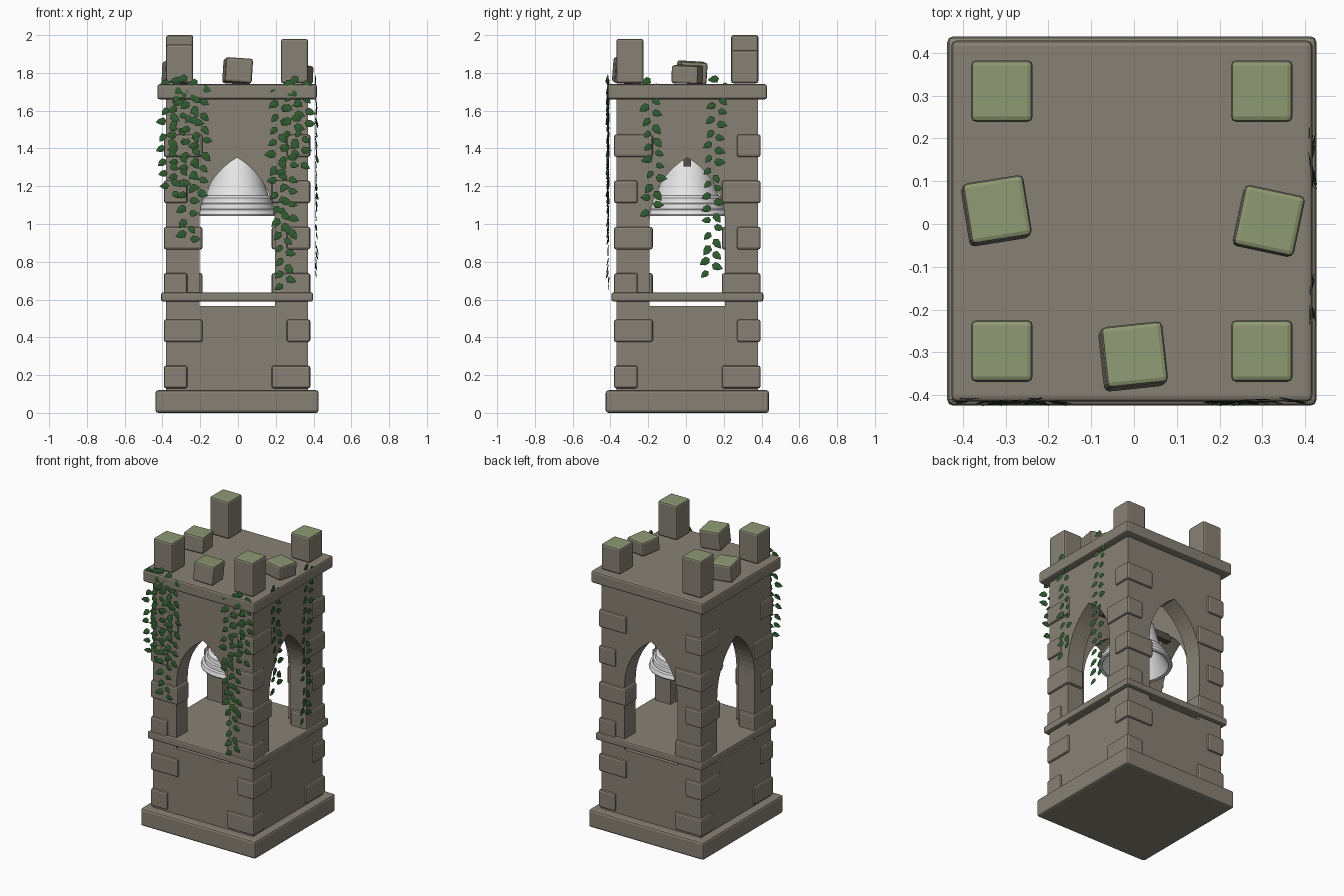
import bpy, bmesh, math, random
from mathutils import Vector, Matrix

if "Cube" in bpy.data.objects:
    bpy.data.objects.remove(bpy.data.objects["Cube"])

random.seed(4)
CX, CY = -0.005, 0.007          # tower axis


def material(name, rgb):
    m = bpy.data.materials.new(name)
    m.diffuse_color = (*rgb, 1)
    m.use_nodes = True
    m.node_tree.nodes["Principled BSDF"].inputs["Base Color"].default_value = m.diffuse_color
    return m


STONE = material("stone", (0.245, 0.222, 0.175))
MOSS = material("moss", (0.27, 0.32, 0.17))
BRONZE = material("pale_bell_metal", (0.8, 0.8, 0.8))
DARK = material("dark_beam", (0.09, 0.08, 0.065))
LEAF = material("leaf_green", (0.03, 0.105, 0.03))


def finish(name, bm, *mats):
    bmesh.ops.recalc_face_normals(bm, faces=bm.faces[:])
    me = bpy.data.meshes.new(name)
    bm.to_mesh(me)
    bm.free()
    for m in mats:
        me.materials.append(m)
    ob = bpy.data.objects.new(name, me)
    bpy.context.collection.objects.link(ob)
    ob.location = (CX, CY, 0)
    return ob


def box(name, lo, hi, mats=(STONE,), bevel=0.0, rot=(0, 0, 0), moss=False):
    """Bevelled box between two corners, turned about its own centre."""
    lo, hi = Vector(lo), Vector(hi)
    bm = bmesh.new()
    bmesh.ops.create_cube(bm, size=1)
    bmesh.ops.scale(bm, vec=hi - lo, verts=bm.verts)
    if bevel:
        bmesh.ops.bevel(bm, geom=bm.edges[:], offset=bevel, segments=2,
                        profile=0.5, affect='EDGES')
    bm.normal_update()
    if moss:
        for f in bm.faces:
            f.material_index = 1 if f.normal.z > 0.5 else 0
    turn = Matrix.Rotation(rot[2], 4, 'Z') @ Matrix.Rotation(rot[1], 4, 'Y') @ Matrix.Rotation(rot[0], 4, 'X')
    bm.transform(Matrix.Translation((lo + hi) / 2) @ turn)
    return finish(name, bm, *mats)


def slab(name, half, z0, z1, bevel):
    return box(name, (-half, -half, z0), (half, half, z1), bevel=bevel)


# Plinth, lower storey, floor course and cornice
B, T = 0.375, 0.12               # half width of body, wall thickness
slab("plinth", 0.432, 0.0, 0.12, 0.014)
slab("lower_storey", B, 0.10, 0.566, 0)
slab("floor_course", 0.402, 0.59, 0.638, 0.01)
slab("cornice", 0.422, 1.66, 1.74, 0.012)

# Belfry walls, each with a pointed arch
SPRING, HALF = 1.005, 0.2


def arched_wall(name, half, turn):
    arc = []
    for i in range(11):
        a = math.radians(60 * i / 10)
        arc.append((HALF - 2 * HALF * math.cos(a), SPRING + 2 * HALF * math.sin(a)))
    left = [(-HALF, 0.566)] + arc
    right = [(-x, z) for x, z in reversed(left[:-1])]
    outline = [(-half, 1.68), (-half, 0.566)] + left + right + [(half, 0.566), (half, 1.68)]
    bm = bmesh.new()
    face = bm.faces.new([bm.verts.new((x, -B, z)) for x, z in outline])
    ext = bmesh.ops.extrude_face_region(bm, geom=[face])
    moved = [v for v in ext["geom"] if isinstance(v, bmesh.types.BMVert)]
    bmesh.ops.translate(bm, vec=(0, T, 0), verts=moved)
    bm.transform(Matrix.Rotation(turn, 4, 'Z'))
    return finish(name, bm, STONE)


for i, side in enumerate(("front", "right", "back", "left")):
    arched_wall(side + "_arch_wall", B if i % 2 == 0 else B - T, i * math.pi / 2)

# Corner quoins, long and short by turns
for sx in (-1, 1):
    for sy in (-1, 1):
        for i in range(6):
            long_x = (i % 2 == 0) == (sx * sy < 0)
            wx, wy = (0.205, 0.125) if long_x else (0.125, 0.205)
            z, o = 0.13 + 0.245 * i, B + 0.013
            xs, ys = sorted((sx * o, sx * (o - wx))), sorted((sy * o, sy * (o - wy)))
            box("quoin", (xs[0], ys[0], z), (xs[1], ys[1], z + 0.12), bevel=0.012)

# Merlons: x, y, top height, turn, lean (degrees)
merlons = [(-0.304, 0.304, 2.0, 0, 0), (0.304, 0.304, 1.92, 0, 0),
           (-0.304, -0.304, 1.95, 0, 0), (0.304, -0.304, 1.98, 0, 0),
           (0.003, -0.317, 1.875, 6, 4), (-0.317, 0.024, 1.86, 9, 3),
           (0.32, 0.0, 1.84, -12, 2)]
for x, y, top, turn, lean in merlons:
    h = 0.072
    box("merlon", (x - h, y - h, 1.745), (x + h, y + h, top), (STONE, MOSS), 0.012,
        (math.radians(-lean), math.radians(lean), math.radians(turn)), True)

# Bell: lathed outer and inner skin
profile = [(0.0, 1.40), (0.05, 1.39), (0.09, 1.365), (0.115, 1.32), (0.13, 1.27),
           (0.145, 1.21), (0.168, 1.15), (0.178, 1.145), (0.186, 1.137), (0.186, 1.122),
           (0.19, 1.11), (0.204, 1.106), (0.207, 1.092), (0.207, 1.08), (0.222, 1.075),
           (0.23, 1.05), (0.226, 1.042), (0.205, 1.045), (0.16, 1.12), (0.125, 1.22),
           (0.10, 1.31), (0.0, 1.35)]
bm = bmesh.new()
vs = [bm.verts.new((r, 0, z)) for r, z in profile]
es = [bm.edges.new(p) for p in zip(vs, vs[1:])]
bmesh.ops.spin(bm, geom=vs + es, cent=(0, 0, 0), axis=(0, 0, 1),
               angle=2 * math.pi, steps=32)
bmesh.ops.remove_doubles(bm, verts=bm.verts[:], dist=1e-4)
bell = finish("bell", bm, BRONZE)
bpy.context.view_layer.objects.active = bell
bell.select_set(True)
bpy.ops.object.shade_smooth_by_angle(angle=math.radians(35))

# Beam carrying the bell
box("bell_beam", (-0.27, -0.02, 1.305), (0.27, 0.02, 1.352), (DARK,))


# Ivy: pairs of leaves along hanging strands
def leaf(bm, base, along, out, size):
    across = out.cross(along).normalized()
    tip = along + out * random.uniform(0.0, 0.3)
    spine = [base, base + tip * size * 0.45 + out * 0.003, base + tip * size]
    s = [bm.verts.new(p) for p in spine]
    for k in (-1, 1):
        a = bm.verts.new(base + tip * size * 0.22 + across * k * size * 0.33)
        b = bm.verts.new(base + tip * size * 0.62 + across * k * size * 0.28)
        bm.faces.new((s[0], a, s[1]))
        bm.faces.new((s[1], a, b))
        bm.faces.new((s[1], b, s[2]))


def strand(name, turn, u0, u1, z0, z1):
    rot = Matrix.Rotation(turn, 3, 'Z')
    out = rot @ Vector((0, -1, 0))
    bm = bmesh.new()
    n = int((z0 - z1) / 0.034)
    phase = random.uniform(0, 6)
    for i in range(n + 1):
        t = i / n
        u = u0 + (u1 - u0) * t + 0.012 * math.sin(phase + 6 * t)
        k = 1 if i % 2 else -1
        ang = math.radians(random.uniform(0, 60))
        base = rot @ Vector((u + k * 0.008, -0.412 - random.uniform(0, 0.006),
                             z0 + (z1 - z0) * t + 0.02))
        along = rot @ Vector((k * math.cos(ang), 0, -math.sin(ang)))
        leaf(bm, base, along, out, random.uniform(0.048, 0.064))
    return finish(name, bm, LEAF)


for u0, u1, z0, z1 in [(-0.36, -0.36, 1.73, 1.15), (-0.29, -0.32, 1.74, 1.2),
                       (-0.25, -0.25, 1.76, 0.9), (-0.19, -0.21, 1.74, 1.15),
                       (0.22, 0.24, 1.7, 0.66), (0.29, 0.27, 1.74, 0.95),
                       (0.34, 0.34, 1.76, 1.3)]:
    strand("front_ivy", 0, u0, u1, z0, z1)
for u0, u1, z0, z1 in [(-0.18, -0.19, 1.75, 1.05), (0.17, 0.11, 1.75, 0.73)]:
    strand("right_ivy", math.pi / 2, u0, u1, z0, z1)
